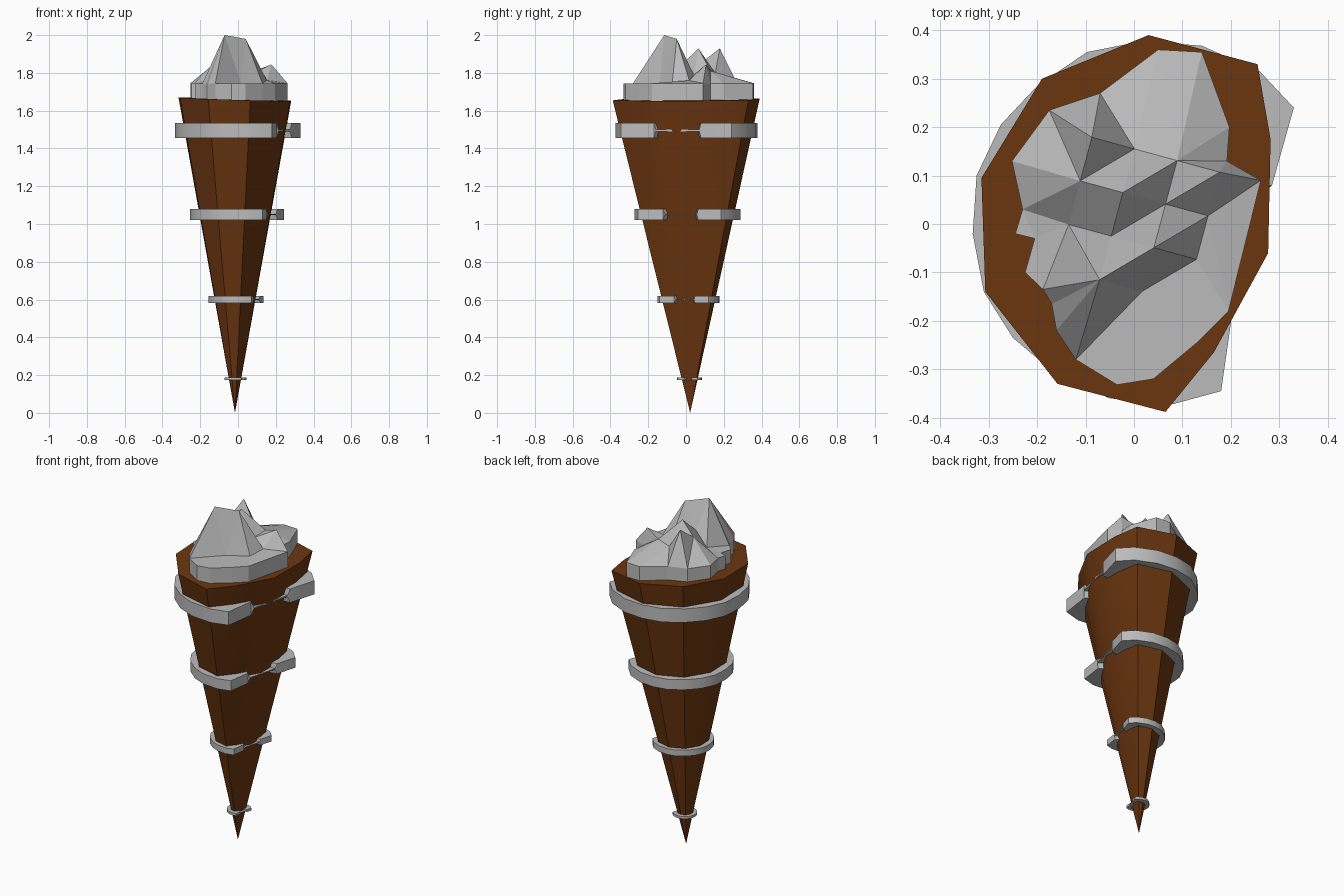
import bpy
import bmesh
import math
from mathutils import Vector
from mathutils.geometry import delaunay_2d_cdt

if "Cube" in bpy.data.objects:
    bpy.data.objects.remove(bpy.data.objects["Cube"])


def make_material(name, colour):
    mat = bpy.data.materials.new(name)
    mat.use_nodes = True
    mat.diffuse_color = colour
    mat.node_tree.nodes["Principled BSDF"].inputs["Base Color"].default_value = colour
    return mat


brown = make_material("brown wood", (0.15, 0.037, 0.005, 1))
grey = make_material("grey stone", (0.5, 0.5, 0.5, 1))


def finish(bm, name, mat, smooth=False):
    bmesh.ops.recalc_face_normals(bm, faces=bm.faces)
    mesh = bpy.data.meshes.new(name)
    bm.to_mesh(mesh)
    bm.free()
    mesh.materials.append(mat)
    obj = bpy.data.objects.new(name, mesh)
    bpy.context.collection.objects.link(obj)
    if smooth:
        bpy.ops.object.select_all(action="DESELECT")
        obj.select_set(True)
        bpy.context.view_layer.objects.active = obj
        bpy.ops.object.shade_smooth_by_angle(angle=math.radians(30))
    return obj


AXIS = Vector((-0.016, 0.022))

# Tapered body: uneven ten-sided rim running down to a point
RIM = [(0.03, 0.39), (0.255, 0.33), (0.282, 0.175), (0.277, -0.06), (0.165, -0.265),
       (0.065, -0.388), (-0.158, -0.33), (-0.307, -0.14), (-0.315, 0.095), (-0.19, 0.3)]
bm = bmesh.new()
rim = [bm.verts.new((x, y, 1.66 - 0.03 * x + 0.01 * y)) for x, y in RIM]
tip = bm.verts.new((AXIS.x, AXIS.y, 0))
bm.faces.new(rim)
for k, v in enumerate(rim):
    bm.faces.new((v, rim[k - 1], tip))
finish(bm, "cone_body", brown, smooth=True)

# Open bands: outer path, with a thin link across the gap on the side
BAND = [(0.33, 0.24), (0.26, 0.315), (0.14, 0.368), (0.02, 0.378), (-0.097, 0.355),
        (-0.2, 0.285), (-0.275, 0.205), (-0.325, 0.1), (-0.333, -0.02), (-0.31, -0.14),
        (-0.25, -0.235), (-0.155, -0.315), (-0.05, -0.36), (0.08, -0.372), (0.18, -0.345),
        (0.205, -0.17)]
LINK = [(0.215, -0.16), (0.275, 0.07)]
SECTIONS = [(p, 0.04) for p in BAND] + [(p, 0.004) for p in LINK] + [((0.285, 0.08), 0.04)]


def make_band(name, z, size):
    bm = bmesh.new()
    loops = []
    for p, half in SECTIONS:
        offset = (Vector(p) - AXIS) * size
        outer, inner = AXIS + offset, AXIS + offset * 0.6
        h = half * size
        loops.append([bm.verts.new((q.x, q.y, z + s * h))
                      for q, s in ((outer, -1), (outer, 1), (inner, 1), (inner, -1))])
    for k, b in enumerate(loops):
        a = loops[k - 1]
        for i in range(4):
            bm.faces.new((a[i], a[i - 1], b[i - 1], b[i]))
    finish(bm, name, grey, smooth=True)


for name, z, size in (("top_band", 1.495, 1), ("upper_band", 1.05, 0.75),
                      ("lower_band", 0.6, 0.44), ("tip_band", 0.18, 0.175)):
    make_band(name, z, size)

# Rock filling: outline wall with a skewed grid of peaks and valleys inside
OUTLINE = [(0.05, 0.36), (-0.07, 0.27), (-0.175, 0.235), (-0.252, 0.13), (-0.23, 0.03),
           (-0.245, -0.02), (-0.205, -0.03), (-0.225, -0.1), (-0.188, -0.135),
           (-0.17, -0.165), (-0.16, -0.22), (-0.12, -0.28), (-0.035, -0.332),
           (0.04, -0.32), (0.13, -0.245), (0.195, -0.18), (0.262, 0.09),
           (0.192, 0.13), (0.197, 0.2), (0.14, 0.355)]
HEIGHTS = [[1.93, 1.8, 1.81, 1.845],
           [1.86, 1.93, 1.79, 1.76],
           [1.77, 1.84, 1.98, 1.745],
           [None, 2.0, 1.745, None]]
START, STEP, ROW = Vector((-0.087, 0.179)), Vector((0.088, -0.024)), Vector((-0.024, -0.09))
points = [Vector(p) for p in OUTLINE]
count = len(points)
levels = [1.745] * count
edges = [(k, (k + 1) % count) for k in range(count)]
index = {}
for j, row in enumerate(HEIGHTS):
    for i, z in enumerate(row):
        if z:
            index[i, j] = len(points)
            points.append(START + STEP * i + ROW * j)
            levels.append(z)
for (i, j), k in index.items():
    for other in ((i + 1, j), (i, j + 1), (i - 1, j + 1)):
        if other in index:
            edges.append((k, index[other]))
verts, _, tris, origins, _, _ = delaunay_2d_cdt(points, edges, [list(range(count))], 1, 1e-5)
bm = bmesh.new()
top = [bm.verts.new((v.x, v.y, levels[o[0]] if o else 1.745)) for v, o in zip(verts, origins)]
for tri in tris:
    bm.faces.new([top[k] for k in tri])
border = [e for e in bm.edges if e.is_boundary]
wall = bmesh.ops.extrude_edge_only(bm, edges=border)["geom"]
for v in wall:
    if isinstance(v, bmesh.types.BMVert):
        v.co.z = 1.645
finish(bm, "rock_filling", grey)
